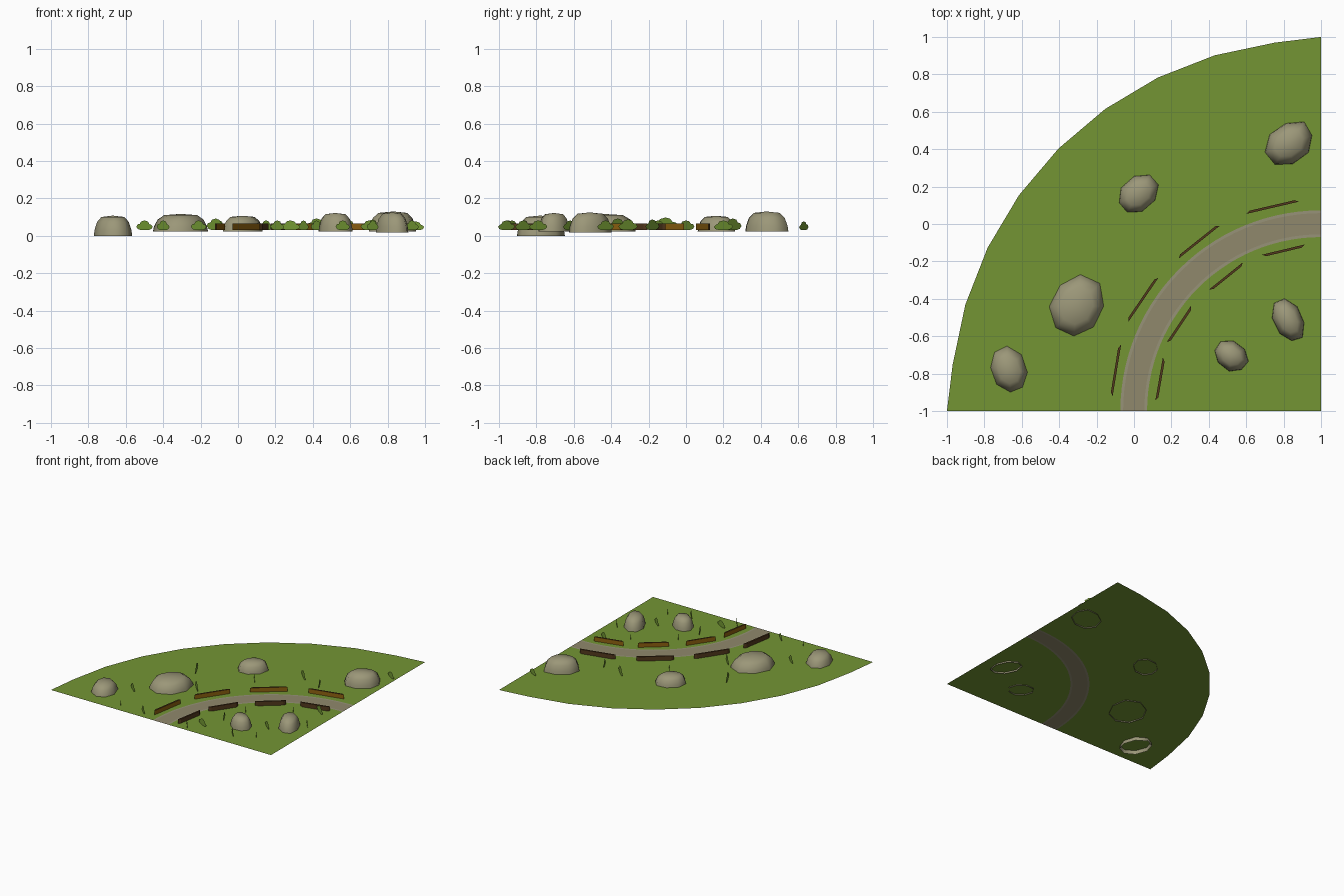
import bpy, bmesh, math, random
from mathutils import Vector, Matrix

if "Cube" in bpy.data.objects:
    bpy.data.objects.remove(bpy.data.objects["Cube"])
random.seed(4)
CX, CY, GZ = 1.0, -1.0, 0.03     # corner of the quarter disc, ground height


def mat(name, col):
    m = bpy.data.materials.new(name)
    m.diffuse_color = (*col, 1)
    m.use_nodes = True
    m.node_tree.nodes["Principled BSDF"].inputs["Base Color"].default_value = m.diffuse_color
    return m


GRASS = mat("grass green", (0.175, 0.30, 0.034))
BUSH = mat("bush green", (0.18, 0.33, 0.035))
ROAD = mat("dirt road", (0.28, 0.25, 0.15))
EDGE = mat("road edge", (0.31, 0.29, 0.19))
STONE = mat("stone", (0.33, 0.31, 0.19))
WOOD = mat("orange wood", (0.27, 0.12, 0.005))
DARK = mat("dark wood", (0.085, 0.04, 0.012))


def make(name, verts, faces, mats, smooth=False):
    me = bpy.data.meshes.new(name)
    me.from_pydata(verts, [], faces)
    for m in mats:
        me.materials.append(m)
    for p in me.polygons:
        p.use_smooth = smooth
    ob = bpy.data.objects.new(name, me)
    bpy.context.collection.objects.link(ob)
    return ob


def polar(r, deg, z=GZ):
    a = math.radians(deg)
    return (CX - r * math.cos(a), CY + r * math.sin(a), z)


N = 28
FINE = [90 * i / N for i in range(N + 1)]
COARSE = [0] + [7.2 + 9.45 * i for i in range(9)] + [90]
R_IN, R_OUT, LIP = 0.93, 1.073, 0.015


def rim(a):
    return polar(2.0 if a in (0, 90) else 1.985, a)


# grass on both sides of the road
outer = [rim(a) for a in reversed(COARSE)] + [polar(R_OUT, a) for a in FINE]
make("outer_grass", outer, [list(range(len(outer)))], [GRASS])
inner = [polar(R_IN, a) for a in reversed(FINE)] + [(CX, CY, GZ)]
make("inner_grass", inner, [list(range(len(inner)))], [GRASS])


# curved road and its two edge strips
def strip(name, r0, r1, m):
    v = [polar(r, a) for a in FINE for r in (r0, r1)]
    f = [(2 * i, 2 * i + 1, 2 * i + 3, 2 * i + 2)[::-1] for i in range(N)]
    make(name, v, f, [m])


strip("road", R_IN + LIP, R_OUT - LIP, ROAD)
strip("road_edge_inner", R_IN, R_IN + LIP, EDGE)
strip("road_edge_outer", R_OUT - LIP, R_OUT, EDGE)


# boulders: open-bottom domes (x, y, z bottom, z top, length, width, angle)
def boulder(i, x, y, z0, z1, ln, wd, ang):
    rot = Matrix.Rotation(math.radians(ang), 3, 'Z')
    wob = [random.uniform(0.95, 1.06) for _ in range(8)]
    rings = [(1, 0), (0.96, 0.3), (0.83, 0.68), (0.6, 0.93)]
    v = []
    for r, h in rings:
        for k in range(8):
            a = math.radians(45 * k + 22)
            p = rot @ Vector((math.cos(a) * ln / 2 * r * wob[k],
                              math.sin(a) * wd / 2 * r * wob[k], 0))
            v.append((x + p.x, y + p.y, z0 + (z1 - z0) * h))
    v.append((x, y, z1))
    f = [(8 * j + k, 8 * j + (k + 1) % 8, 8 * j + 8 + (k + 1) % 8, 8 * j + 8 + k)
         for j in range(3) for k in range(8)]
    f += [(24 + k, 24 + (k + 1) % 8, 32) for k in range(8)]
    make(f"boulder_{i}", v, f, [STONE], True)


for i, b in enumerate([(-0.67, -0.78, 0.0, 0.108, 0.265, 0.2, 112),
                       (-0.305, -0.44, 0.022, 0.117, 0.34, 0.29, 65),
                       (0.022, 0.16, 0.022, 0.107, 0.24, 0.18, 42),
                       (0.83, 0.43, 0.022, 0.13, 0.28, 0.22, 38),
                       (0.825, -0.515, 0.018, 0.125, 0.24, 0.155, 115),
                       (0.52, -0.705, 0.022, 0.122, 0.2, 0.155, -35)]):
    boulder(i, *b)


# wooden barriers: orange on the road side, dark elsewhere
def barrier(name, p, q, side):
    p, q = Vector((*p, 0)), Vector((*q, 0))
    d = (q - p).normalized()
    n = Vector((CX, CY, 0)) - (p + q) / 2      # towards the disc corner
    n = (n - d * n.dot(d)).normalized() * side  # towards the road
    L = (q - p).length
    s = [0, 0.14, 0.36, 0.64, 0.86, 1]
    front = [p + d * L * t + n * 0.006 for t in s]
    back = [q - d * 0.02 - n * 0.007, p + d * 0.02 - n * 0.007]
    loop = front + back
    v = [(*c.xy, z) for z in (0.031, 0.066) for c in loop]
    f = [tuple(range(8)), tuple(range(15, 7, -1))]
    f += [(k, k + 8, (k + 1) % 8 + 8, (k + 1) % 8) for k in range(8)]
    ob = make(name, v, f, [DARK, WOOD])
    for k in (0, 1, 2, 3, 4):
        ob.data.polygons[2 + k].material_index = 1
    bm = bmesh.new()
    bm.from_mesh(ob.data)
    bmesh.ops.recalc_face_normals(bm, faces=bm.faces)
    bm.to_mesh(ob.data)
    bm.free()


OUTER = [((0.6, 0.06), (0.88, 0.125)), ((0.235, -0.18), (0.455, -0.005)),
         ((-0.035, -0.52), (0.125, -0.285)), ((-0.12, -0.92), (-0.075, -0.645))]
INNER = [((0.685, -0.17), (0.915, -0.115)), ((0.405, -0.355), (0.585, -0.21)),
         ((0.18, -0.635), (0.31, -0.44)), ((0.12, -0.945), (0.16, -0.715))]
for i in range(4):
    barrier(f"outer_barrier_{i}", *OUTER[i], 1)
    barrier(f"inner_barrier_{i}", *INNER[i], -1)

# bushes: flat upright cut-outs with a lumpy outline
SHAPE = [(-0.2, 0), (0.22, 0), (0.42, 0.12), (0.5, 0.35), (0.4, 0.55), (0.3, 0.62),
         (0.22, 0.88), (0, 1), (-0.2, 0.9), (-0.28, 0.66), (-0.42, 0.6),
         (-0.5, 0.36), (-0.4, 0.12)]
BUSHES = [(-0.30, -0.11, 1.3), (-0.5, -0.65, 1), (-0.4, -0.95, 1), (-0.21, -0.93, 1),
          (-0.12, -0.365, 1.2), (0.21, -0.96, 1), (0.28, -0.86, 1), (0.42, -0.5, 1),
          (0.56, -0.87, 1), (0.72, -0.79, 1), (0.70, -0.62, 1), (0.72, -0.31, 1.1),
          (0.93, -0.43, 1), (0.87, -0.18, 1.1), (0.15, 0.0, 1), (0.42, 0.25, 1.2),
          (0.95, 0.63, 0.9), (0.35, -0.68, 1), (0.6, 0.2, 1), (-0.1, -0.15, 1)]
for i, (x, y, s) in enumerate(BUSHES):
    a = math.radians(-45 + random.uniform(-20, 20))
    w, h = 0.115 * s, 0.052 * s
    v = [(x + px * w * math.cos(a), y + px * w * math.sin(a), GZ + pz * h)
         for px, pz in SHAPE]
    make(f"bush_{i}", v, [list(range(len(v)))], [BUSH])
